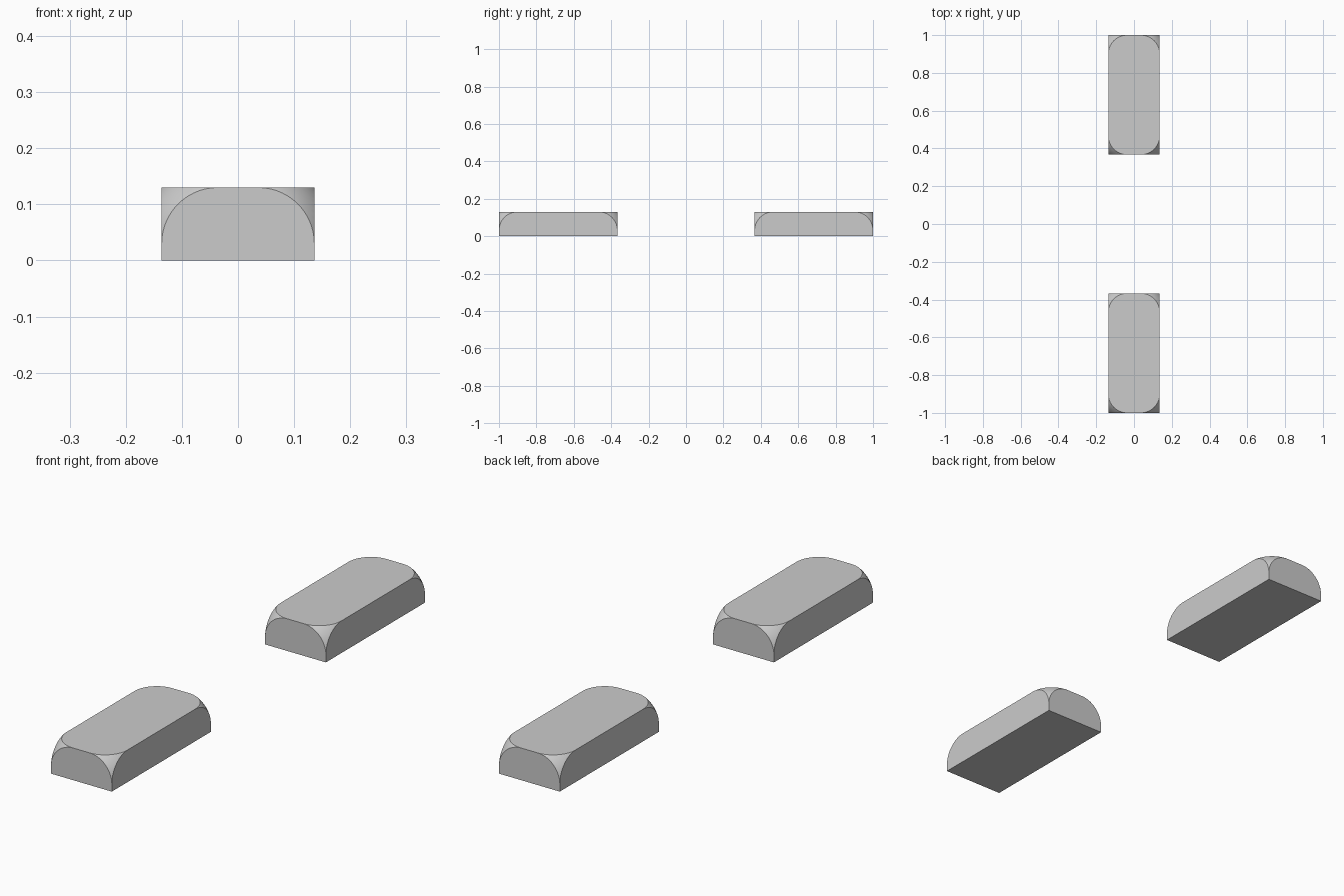
import bpy, bmesh
from math import sin, pi, sqrt, radians

if "Cube" in bpy.data.objects:
    bpy.data.objects.remove(bpy.data.objects["Cube"])

HX, Y0, Y1, H = 0.136, 0.367, 1.0, 0.13   # half width, inner/outer end, height
R, N = 0.1, 14                            # corner arc radius, patch steps


def corner_patch(sx, sy, hy):
    """Points of a spherical cut whose edge on each face is a quarter circle."""
    pts = []
    for i in range(N + 1):
        for j in range(N + 1 - i):
            s = [sin(pi / 2 * q / N) ** 2 for q in (i, j, N - i - j)]
            t = sum(s)
            u, v, w = (R * sqrt(max(0, 1 - q / t)) for q in s)
            pts.append((sx * (HX - R + u), sy * (hy - R + v), H - R + w))
    return pts


def bar(name, yc):
    hy = (Y1 - Y0) / 2
    bm = bmesh.new()
    for sx in (-1, 1):
        for sy in (-1, 1):
            for p in corner_patch(sx, sy, hy) + [(sx * HX, sy * hy, 0)]:
                bm.verts.new(p)
    # the block is convex, so its hull closes all flat sides
    bmesh.ops.convex_hull(bm, input=bm.verts[:])
    bmesh.ops.dissolve_limit(bm, angle_limit=radians(0.3),
                             verts=bm.verts[:], edges=bm.edges[:])
    bmesh.ops.recalc_face_normals(bm, faces=bm.faces[:])
    me = bpy.data.meshes.new(name)
    bm.to_mesh(me)
    bm.free()
    ob = bpy.data.objects.new(name, me)
    ob.location.y = yc
    bpy.context.collection.objects.link(ob)
    bpy.ops.object.select_all(action='DESELECT')
    ob.select_set(True)
    bpy.context.view_layer.objects.active = ob
    bpy.ops.object.shade_smooth_by_angle(angle=radians(30))


# Two identical blocks, front and back
bar("front_block", -(Y0 + Y1) / 2)
bar("back_block", (Y0 + Y1) / 2)
